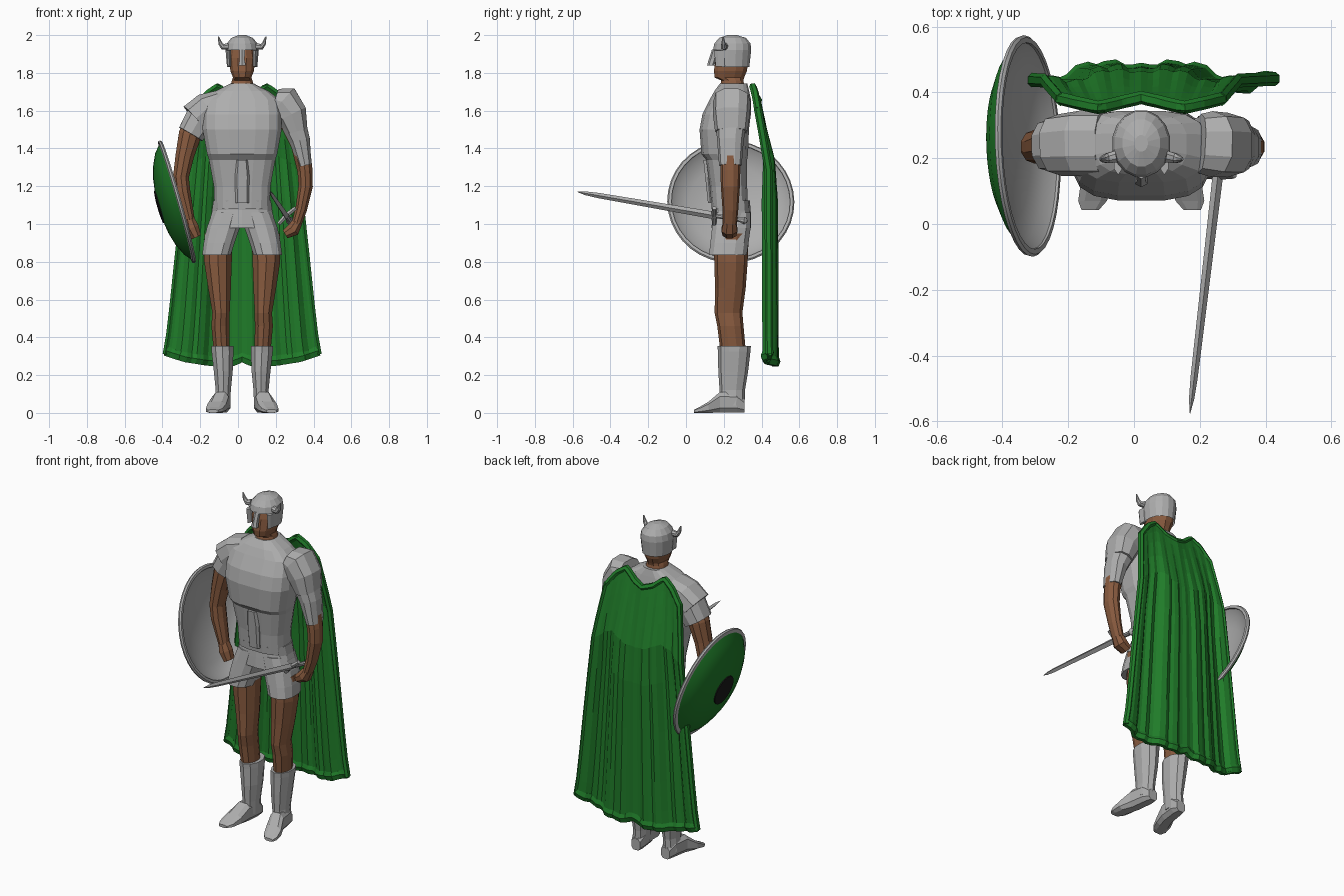
import bpy, bmesh, math
from mathutils import Vector, Matrix

CX = 0.022  # body centre line


def material(name, rgb):
    m = bpy.data.materials.new(name)
    m.diffuse_color = (*rgb, 1)
    return m


SKIN = material("skin", (0.25, 0.105, 0.05))
GREEN = material("green", (0.014, 0.2, 0.022))
BLACK = material("black", (0.01, 0.01, 0.01))
STEEL = material("steel", (0.42, 0.42, 0.42))


def finish(name, bm, mat):
    bmesh.ops.recalc_face_normals(bm, faces=bm.faces)
    me = bpy.data.meshes.new(name)
    bm.to_mesh(me)
    bm.free()
    ob = bpy.data.objects.new(name, me)
    bpy.context.collection.objects.link(ob)
    me.materials.append(mat)
    return ob


def loft(name, pts, n=10, ref=(0, 1, 0), axis=None, p=2.0, mat=STEEL, cap=True, cut=None):
    """Skin rings (x, y, z, side radius, ref radius) along a path."""
    bm, rings, ref = bmesh.new(), [], Vector(ref)
    c = [Vector(q[:3]) for q in pts]
    grow = 1 / math.cos(math.pi / n) if n > 6 and p == 2 else 1
    for i, q in enumerate(pts):
        t = Vector(axis) if axis else (c[min(i + 1, len(c) - 1)] - c[max(i - 1, 0)]).normalized()
        side = ref.cross(t).normalized() * grow
        up = t.cross(side)
        ring = []
        for k in range(n):
            a = (k + (0.5 if n > 4 else 0)) * math.tau / n
            ca, sa = (math.copysign(abs(v) ** (2 / p), v) for v in (math.cos(a), math.sin(a)))
            ring.append(bm.verts.new(c[i] + side * q[3] * ca + up * q[4] * sa))
        rings.append(ring)
    for r0, r1 in zip(rings, rings[1:]):
        for k in range(n):
            bm.faces.new((r0[k], r0[(k + 1) % n], r1[(k + 1) % n], r1[k]))
    if cap:
        bm.faces.new(rings[0])
        bm.faces.new(rings[-1])
    if cut:
        bmesh.ops.delete(bm, geom=[f for f in bm.faces if cut(f.calc_center_median())], context='FACES')
    return finish(name, bm, mat)


def column(name, rows, x=CX, **kw):
    """Upright loft from rows (z, y front, y back, half width)."""
    return loft(name, [(x, (a + b) / 2, z, w, (b - a) / 2) for z, a, b, w in rows], axis=(0, 0, 1), **kw)


def lathe(name, prof, matrix, mat=STEEL, n=36):
    bm = bmesh.new()
    vs = [bm.verts.new((r, 0, h)) for r, h in prof]
    es = [bm.edges.new(e) for e in zip(vs, vs[1:])]
    bmesh.ops.spin(bm, geom=vs + es, cent=(0, 0, 0), axis=(0, 0, 1), angle=math.tau, steps=n)
    bmesh.ops.remove_doubles(bm, verts=bm.verts, dist=1e-4)
    bm.transform(matrix)
    ob = finish(name, bm, mat)
    bpy.context.view_layer.objects.active = ob
    ob.select_set(True)
    bpy.ops.object.shade_smooth_by_angle(angle=math.radians(35))
    ob.select_set(False)
    return ob


def lerp(v, table):
    for (a, fa), (b, fb) in zip(table, table[1:]):
        if v <= b:
            return fa + (fb - fa) * (v - a) / (b - a)
    return table[-1][1]


# torso armour with stepped chest plate
column("torso_armour", [(1.08, .135, .33, .148), (1.2, .125, .325, .152), (1.34, .105, .325, .178),
                        (1.37, .08, .33, .188), (1.5, .07, .335, .212), (1.58, .085, .345, .212),
                        (1.66, .125, .345, .2), (1.705, .15, .335, .14), (1.745, .18, .325, .06)], n=16, p=3)
column("belly_plate", [(1.11, .115, .2, .036), (1.25, .1, .2, .04), (1.34, .09, .2, .03)], n=8, p=5)
column("belt", [(1.07, .145, .34, .163), (1.125, .13, .338, .155)], n=14, p=2.7)
column("hips", [(.98, .135, .345, .165), (1.04, .14, .345, .17), (1.1, .145, .34, .152)], n=14, p=2.7)

# head, face and helmet
column("head", [(1.69, .17, .32, .075), (1.76, .185, .305, .056), (1.775, .15, .31, .05), (1.81, .145, .325, .064),
                (1.88, .155, .335, .073), (1.94, .17, .32, .06)], n=12, p=2.3, mat=SKIN)
column("helmet", [(1.83, .15, .335, .08), (1.92, .143, .345, .088), (1.955, .15, .342, .081),
                  (1.985, .175, .318, .057), (2.0, .22, .27, .02)], n=16,
       cut=lambda f: f.z < 1.9 and (f.y < .18 or f.z < 1.835))
column("nose_guard", [(1.84, .112, .15, .022), (1.87, .12, .16, .015), (1.925, .138, .17, .018)], n=6)

# mirrored parts
for s, side in ((-1, "left"), (1, "right")):
    def mx(rows):
        return [(CX + s * q[0], *q[1:]) for q in rows]
    loft(side + "_horn", mx([(.075, .205, 1.94, .018, .018), (.103, .2, 1.938, .015, .015),
                             (.115, .198, 1.955, .011, .011), (.126, .197, 1.992, .003, .003)]), n=8)
    loft(side + "_cheek_guard", mx([(.07, .185, 1.92, .014, .036), (.067, .187, 1.835, .01, .03)]), n=6)
    loft(side + "_shorts_leg", mx([(.075, .243, 1.06, .085, .1), (.1, .24, .98, .09, .105), (.122, .23, .9, .084, .104),
                                   (.136, .222, .835, .078, .103)]), n=12, axis=(0, 0, 1), p=2.4)
    loft(side + "_leg", mx([(.125, .24, .95, .075, .088), (.128, .238, .8, .073, .084), (.12, .235, .66, .06, .077),
                            (.112, .225, .53, .046, .07), (.115, .235, .46, .048, .066), (.108, .25, .32, .042, .064)]),
         n=10, axis=(0, 0, 1), mat=SKIN)
    loft(side + "_boot_shaft", mx([(.105, .255, .355, .058, .084), (.104, .255, .325, .058, .082),
                                   (.1, .25, .22, .05, .075), (.1, .245, .12, .04, .064),
                                   (.105, .245, .04, .042, .062)]), n=10, axis=(0, 0, 1))
    loft(side + "_boot_foot", mx([(.1, .31, .035, .035, .03), (.103, .27, .055, .056, .043),
                                  (.115, .18, .056, .058, .045), (.135, .12, .03, .031, .052),
                                  (.148, .07, .015, .016, .046), (.155, .043, .009, .009, .028)]),
         n=8, ref=(1, 0, 0), axis=(0, -1, 0), p=3)

# left arm, holding the shield
loft("left_arm", [(-.2, .24, 1.6, .06, .06), (-.255, .24, 1.47, .06, .06), (-.282, .235, 1.36, .049, .051),
                  (-.302, .235, 1.25, .042, .049), (-.293, .235, 1.17, .041, .049), (-.255, .23, 1.02, .026, .036)],
     mat=SKIN)
loft("left_hand", [(-.258, .23, 1.03, .026, .034), (-.243, .23, .98, .036, .042), (-.22, .23, .93, .026, .036)],
     n=8, mat=SKIN)
loft("left_sleeve", [(-.14, .245, 1.62, .085, .09), (-.2, .242, 1.56, .084, .09), (-.25, .238, 1.475, .074, .082)], p=2.4)
loft("left_shoulder_pad", [(-.09, .245, 1.655, .06, .1), (-.16, .245, 1.615, .088, .1), (-.225, .24, 1.555, .095, .094)],
     p=2.5)

# right arm, holding the sword
loft("right_arm", [(.25, .24, 1.6, .06, .06), (.33, .235, 1.42, .05, .053), (.355, .235, 1.28, .04, .05),
                   (.358, .235, 1.2, .038, .048), (.335, .235, 1.08, .031, .04), (.31, .232, 1.0, .027, .036)], mat=SKIN)
loft("right_hand", [(.315, .232, 1.01, .027, .034), (.292, .23, .97, .036, .042), (.25, .23, .945, .024, .036)],
     n=8, mat=SKIN)
loft("right_sleeve", [(.22, .245, 1.64, .075, .09), (.285, .24, 1.56, .074, .086), (.328, .235, 1.44, .056, .07),
                      (.355, .235, 1.31, .036, .06)], p=2.4)
loft("right_shoulder_pad", [(.2, .245, 1.655, .065, .09), (.235, .243, 1.645, .1, .1), (.285, .24, 1.58, .085, .098),
                            (.312, .24, 1.49, .06, .086)], p=2.5)

# sword
G, T = Vector((.255, .15, 1.045)), Vector((.17, -.575, 1.17))


def along(f, a, b):
    return (*G.lerp(T, f), a, b)


loft("sword_blade", [along(0, .016, .02), along(.85, .011, .014), along(.94, .008, .01), along(1, .001, .001)],
     n=4, ref=(0, 0, 1))
loft("sword_grip", [along(-.2, .012, .012), along(0, .012, .012)], n=8, ref=(0, 0, 1))
loft("sword_pommel", [along(-.24, .008, .008), along(-.22, .02, .02), along(-.19, .012, .012)], n=8, ref=(0, 0, 1))
loft("sword_guard", [(.215, .15, 1.0, .012, .012), (.255, .15, 1.045, .014, .016), (.305, .15, 1.085, .012, .012)], n=6)

# round shield
M = Matrix.Translation((-.325, .237, 1.117)) @ Vector((-.96, -.04, -.273)).to_track_quat('Z', 'Y').to_matrix().to_4x4()
dome = [(.322, .002), (.28, .038), (.22, .066), (.15, .086), (.08, .096), (0, .1)]
lathe("shield_front", dome, M, GREEN)
lathe("shield_back", [(.318, -.008), (.285, .026), (.22, .053), (.12, .077), (0, .086)], M)
lathe("shield_rim", [(.314, -.012), (.33, -.012), (.337, -.004), (.334, .006), (.314, .01), (.314, -.012)], M)
lathe("shield_boss", [(.09, .09), (.088, .1), (.05, .104), (0, .105)], M, BLACK)


# cape: wide soft folds with fine pleats
def cape_point(u, t):
    a = abs(u)
    top = lerp(a, [(0, 1.67), (.25, 1.69), (.52, 1.745), (.75, 1.705), (1, 1.62)])
    bottom = lerp(a, [(0, .275), (.15, .25), (.45, .255), (.75, .275), (1, .31)])
    z = top + (bottom - top) * t
    w = lerp(t, [(0, .245), (.2, .285), (.5, .33), (.9, .385), (1, .408)])
    y = lerp(t, [(0, .35), (.1, .385), (.25, .435), (1, .44)])
    fold = lerp(a, [(0, .022), (.2, .034), (.42, .03), (.6, -.012), (.78, -.022), (.9, .0), (1, .008)])
    y += .06 * max(0, 1 - 4 * t) * abs(a - .52)
    y += min(1, t * 2.5) * (fold + .007 * math.cos(u * math.pi * 9))
    return Vector((CX + u * w, y, z))


U = [-1 + 2 * i / 30 for i in range(31)]
V = [0, .05, .1, .17, .25, .4, .6, .8, .92, 1]
bm = bmesh.new()
grid = [[bm.verts.new(cape_point(u, t)) for u in U] for t in V]
for r0, r1 in zip(grid, grid[1:]):
    for k in range(len(U) - 1):
        bm.faces.new((r0[k], r0[k + 1], r1[k + 1], r1[k]))
cape = finish("cape", bm, GREEN)
sol = cape.modifiers.new("thickness", 'SOLIDIFY')
sol.thickness, sol.offset = .024, 0

# cape borders
loft("cape_hem", [(*cape_point(u, .985), .032, .021) for u in U], n=6, mat=GREEN)
loft("cape_collar", [(*cape_point(u, 0.01), .019, .02) for u in U], n=6, mat=GREEN)
for u, side in ((-1, "left"), (1, "right")):
    loft(side + "_cape_border", [(*cape_point(u, t), .015, .021) for t in V], n=6, mat=GREEN)
